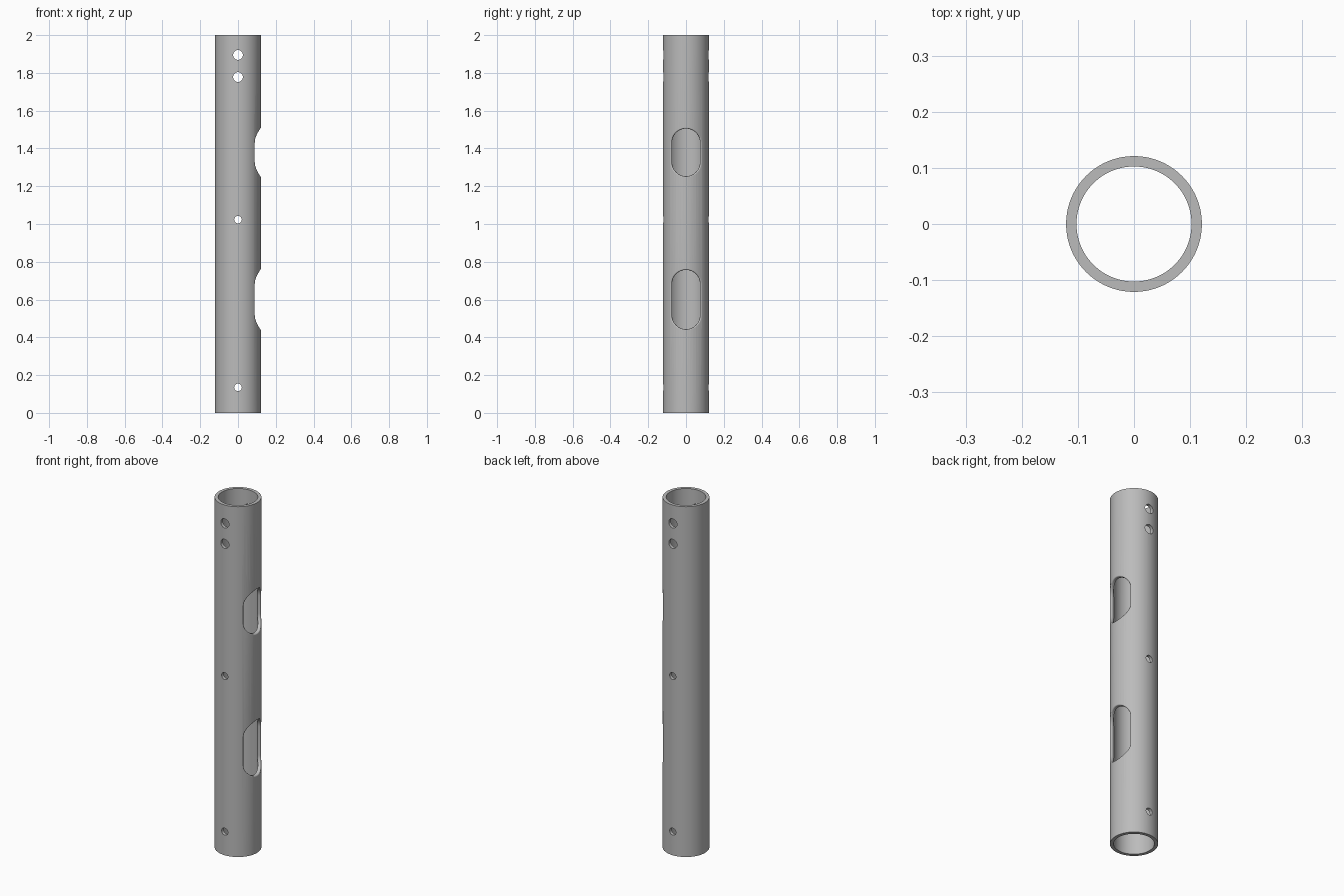
import bpy, bmesh, math
from mathutils import Vector

if "Cube" in bpy.data.objects:
    bpy.data.objects.remove(bpy.data.objects["Cube"], do_unlink=True)

R, BORE, HEIGHT = 0.121, 0.1025, 2.0
FILLET = 0.006
SLOT_R = 0.074

steel = bpy.data.materials.new("grey_metal")
steel.use_nodes = True
colour = (0.5, 0.5, 0.5, 1)
steel.diffuse_color = colour
steel.node_tree.nodes["Principled BSDF"].inputs["Base Color"].default_value = colour


def make_object(name, bm):
    bmesh.ops.recalc_face_normals(bm, faces=bm.faces)
    mesh = bpy.data.meshes.new(name)
    bm.to_mesh(mesh)
    bm.free()
    mesh.materials.append(steel)
    obj = bpy.data.objects.new(name, mesh)
    bpy.context.collection.objects.link(obj)
    return obj


def loft(bm, rings, capped):
    """Skin closed rings of points; either cap the ends or join last to first."""
    loops = [[bm.verts.new(p) for p in ring] for ring in rings]
    pairs = list(zip(loops, loops[1:]))
    if capped:
        bm.faces.new(loops[0])
        bm.faces.new(loops[-1])
    else:
        pairs.append((loops[-1], loops[0]))
    n = len(loops[0])
    for a, b in pairs:
        for i in range(n):
            j = (i + 1) % n
            bm.faces.new((a[i], a[j], b[j], b[i]))


def circle(radius, z, n=128):
    return [(radius * math.cos(math.tau * i / n),
             radius * math.sin(math.tau * i / n), z) for i in range(n)]


# Tube wall
bm = bmesh.new()
loft(bm, [circle(R, 0), circle(R, HEIGHT), circle(BORE, HEIGHT), circle(BORE, 0)], False)
tube = make_object("tube", bm)


def slot_cutter(z_mid, half_height, arc_steps=6, end_steps=24):
    """Rounded slot through the left wall, flaring into a rolled outer edge."""
    columns = []
    for end in (1, -1):
        for i in range(end_steps + 1):
            a = math.pi * i / end_steps + (0 if end > 0 else math.pi)
            n = Vector((0, math.cos(a), math.sin(a)))
            edge = n * SLOT_R + Vector((0, 0, z_mid + end * (half_height - SLOT_R)))
            centre = edge + n * FILLET
            centre.x = math.sqrt((R - FILLET) ** 2 - centre.y ** 2)
            out = Vector((centre.x, centre.y, 0)).normalized()
            column = [Vector((0.03, edge.y, edge.z))]
            column += [centre + FILLET * (-n).slerp(out, k / arc_steps)
                       for k in range(arc_steps + 1)]
            column.append(column[-1] + Vector((0.1, 0, 0)))
            columns.append(column)
    bm = bmesh.new()
    loft(bm, list(zip(*columns)), True)
    return make_object("slot_cutter", bm)


def hole_cutter(z, radius):
    """Pin hole running front to back."""
    bm = bmesh.new()
    loft(bm, [[(x, y, z + h) for x, h, _ in circle(radius, 0, 32)]
              for y in (-0.2, 0.2)], True)
    return make_object("hole_cutter", bm)


cutters = [slot_cutter(1.379, 0.126), slot_cutter(0.6, 0.157)]
cutters += [hole_cutter(z, r) for z, r in
            ((1.895, 0.026), (1.778, 0.026), (1.023, 0.02), (0.135, 0.02))]

# Cut the slots and pin holes, then discard the cutters
bpy.ops.object.select_all(action="DESELECT")
bpy.context.view_layer.objects.active = tube
tube.select_set(True)
for cutter in cutters:
    cutter.hide_render = True
    mod = tube.modifiers.new("cut", "BOOLEAN")
    mod.operation = "DIFFERENCE"
    mod.solver = "EXACT"
    mod.object = cutter
    bpy.ops.object.modifier_apply(modifier=mod.name)
    bpy.data.objects.remove(cutter, do_unlink=True)

bpy.ops.object.shade_smooth_by_angle(angle=math.radians(30))
